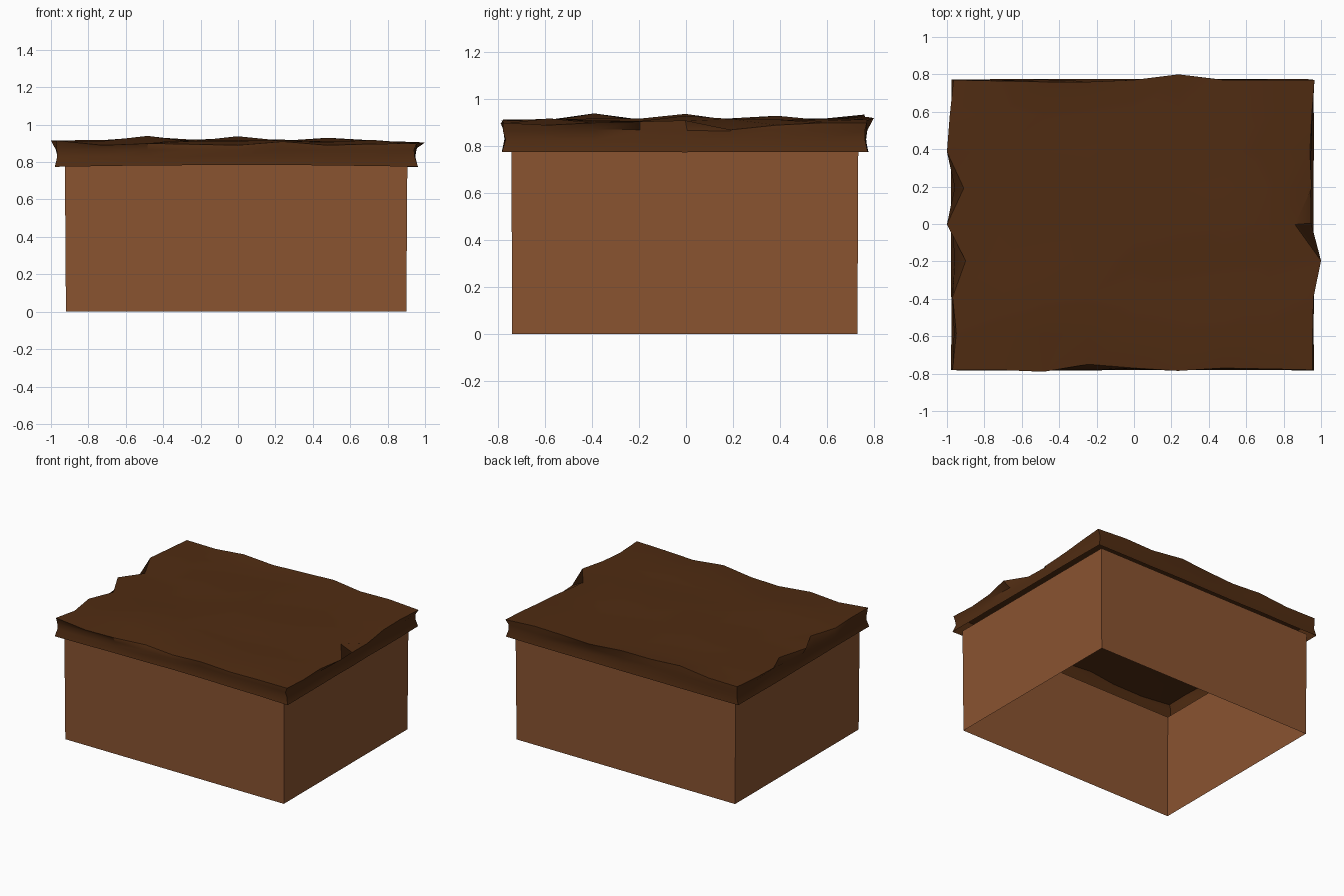
import bpy, bmesh, math, random

if "Cube" in bpy.data.objects:
    bpy.data.objects.remove(bpy.data.objects["Cube"])

random.seed(4)

def material(name, rgb):
    m = bpy.data.materials.new(name)
    m.diffuse_color = (*rgb, 1)
    m.use_nodes = True
    m.node_tree.nodes["Principled BSDF"].inputs["Base Color"].default_value = m.diffuse_color
    return m

def make_object(name, bm, mat):
    me = bpy.data.meshes.new(name)
    bm.to_mesh(me)
    bm.free()
    me.materials.append(mat)
    ob = bpy.data.objects.new(name, me)
    bpy.context.collection.objects.link(ob)
    return ob

wood = material("box_brown", (0.254, 0.087, 0.03))
dark = material("lid_brown", (0.08, 0.025, 0.006))

# Box walls: a thin open shell, slightly out of square
bm = bmesh.new()
corners = [(-0.92, -0.74), (0.90, -0.74), (0.90, 0.73), (-0.92, 0.73)]
low = [bm.verts.new((x, y, 0)) for x, y in corners]
high = [bm.verts.new((x * 1.006, y * 1.005, 0.785)) for x, y in corners]
for i in range(4):
    j = (i + 1) % 4
    bm.faces.new((low[i], low[j], high[j], high[i]))
make_object("box_walls", bm, wood)

# Lid: an 8 x 8 top sheet with ragged edges, read along each side
N = 8
left = [-0.97, -0.95, -0.97, -0.90, -1.00, -0.91, -1.00, -0.985, -0.965]
right = [0.955, 0.955, 0.96, 1.00, 0.86, 0.95, 0.94, 0.95, 0.965]
front = [-0.78, -0.78, -0.79, -0.75, -0.77, -0.785, -0.77, -0.775, -0.78]
back = [0.77, 0.765, 0.76, 0.76, 0.77, 0.80, 0.77, 0.77, 0.77]
z_front = [0.915, 0.89, 0.90, 0.895, 0.89, 0.91, 0.89, 0.897, 0.90]
z_back = [0.91, 0.91, 0.935, 0.92, 0.925, 0.92, 0.91, 0.915, 0.90]
z_left = [0.915, 0.90, 0.91, 0.905, 0.915, 0.895, 0.915, 0.91, 0.91]
z_right = [0.90, 0.89, 0.90, 0.905, 0.91, 0.87, 0.89, 0.90, 0.90]
peaks = {(2, 2): 0.94, (4, 4): 0.938, (6, 4): 0.93, (4, 6): 0.93}

bm = bmesh.new()
grid = {}
for i in range(N + 1):
    for j in range(N + 1):
        x, y = -0.965 + 1.925 * i / N, -0.78 + 1.555 * j / N
        z = peaks.get((i, j), random.uniform(0.904, 0.92))
        if j == 0:
            y, z = front[i], z_front[i]
        elif j == N:
            y, z = back[i], z_back[i]
        if i == 0:
            x, z = left[j], z_left[j]
        elif i == N:
            x, z = right[j], z_right[j]
        grid[i, j] = bm.verts.new((x, y, z))
for i in range(N):
    for j in range(N):
        bm.faces.new((grid[i, j], grid[i + 1, j], grid[i + 1, j + 1], grid[i, j + 1]))

# Lid skirt: uneven rows below the rim, straightening towards the bottom
rim = ([(i, 0) for i in range(N)] + [(N, j) for j in range(N)]
       + [(i, N) for i in range(N, 0, -1)] + [(0, j) for j in range(N, 0, -1)])
upper = [grid[k] for k in rim]
for level, scale, wobble in ((0.868, 0.988, 0.008), (0.828, 0.985, 0.004), (0.775, 1.0, 0.002)):
    row = []
    for i, j in rim:
        x = (-0.978 + 1.938 * i / N) * scale
        y = (-0.782 + 1.557 * j / N) * scale
        if level == 0.775 and j == 0:
            level_z = level + 0.01 * math.sin(math.pi * i / N)
        else:
            level_z = level
        row.append(bm.verts.new((x + random.uniform(-wobble, wobble),
                                 y + random.uniform(-wobble, wobble),
                                 level_z + random.uniform(-wobble, wobble) * 0.5)))
    for k in range(len(rim)):
        m = (k + 1) % len(rim)
        bm.faces.new((row[k], row[m], upper[m], upper[k]))
    upper = row
lid = make_object("lid", bm, dark)

bpy.context.view_layer.objects.active = lid
lid.select_set(True)
bpy.ops.object.shade_smooth_by_angle(angle=math.radians(35))
